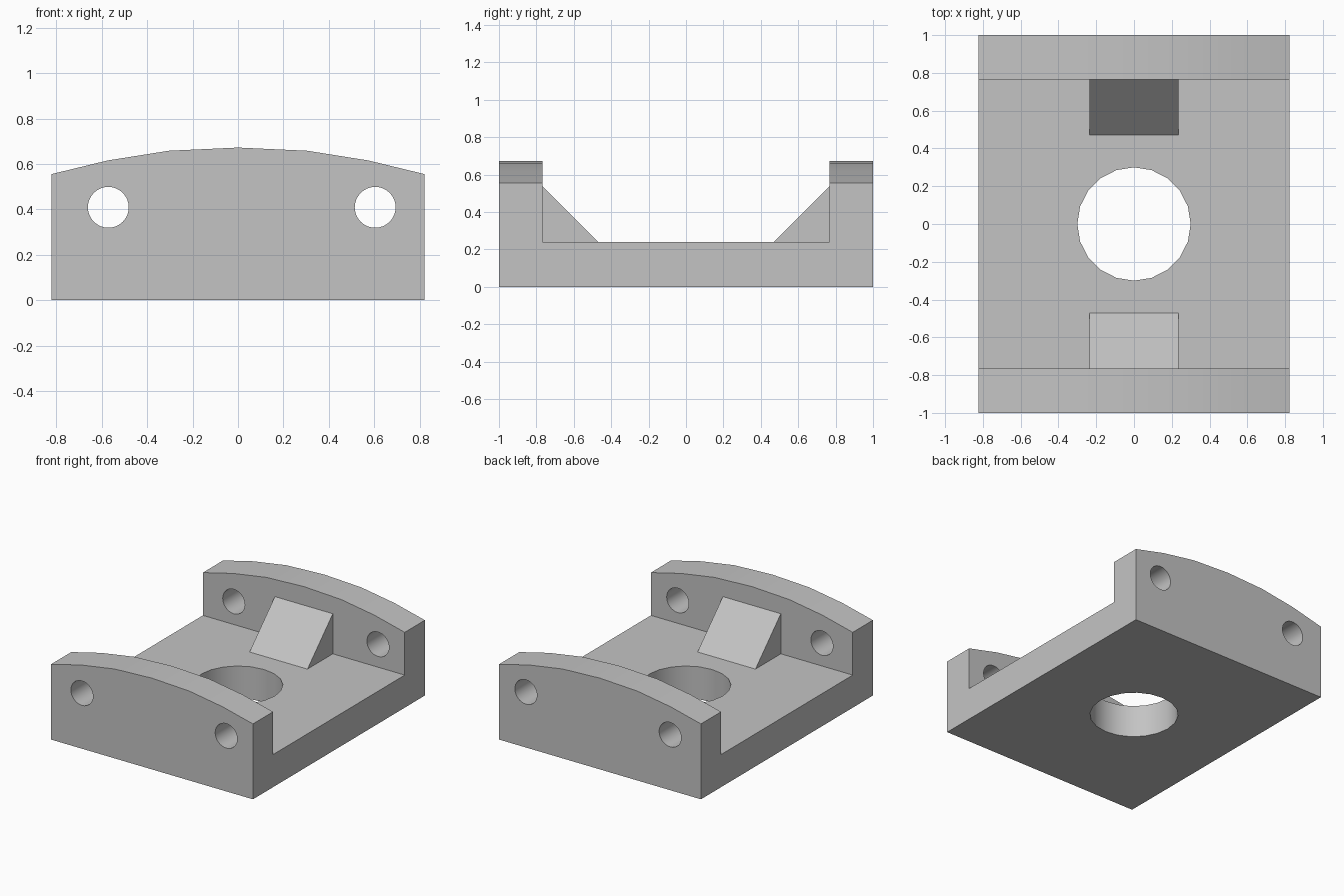
import bpy, bmesh, math
from mathutils import Matrix, Vector

cube = bpy.data.objects.get("Cube")
if cube:
    bpy.data.objects.remove(cube, do_unlink=True)

grey = bpy.data.materials.new("plain_grey")
grey.use_nodes = True
grey.diffuse_color = (0.55, 0.55, 0.55, 1)
grey.node_tree.nodes["Principled BSDF"].inputs["Base Color"].default_value = grey.diffuse_color


def prism(name, points, direction):
    """Extrude a closed outline along a direction."""
    bm = bmesh.new()
    face = bm.faces.new([bm.verts.new(p) for p in points])
    grown = bmesh.ops.extrude_face_region(bm, geom=[face], use_keep_orig=True)
    moved = [v for v in grown["geom"] if isinstance(v, bmesh.types.BMVert)]
    bmesh.ops.translate(bm, verts=moved, vec=Vector(direction))
    bmesh.ops.recalc_face_normals(bm, faces=bm.faces)
    mesh = bpy.data.meshes.new(name)
    bm.to_mesh(mesh)
    bm.free()
    obj = bpy.data.objects.new(name, mesh)
    mesh.materials.append(grey)
    bpy.context.collection.objects.link(obj)
    return obj


def combine(target, tool, operation):
    """Apply a boolean and discard the helper."""
    tool.hide_render = True
    mod = target.modifiers.new(operation.lower(), "BOOLEAN")
    mod.operation, mod.solver, mod.object = operation, "EXACT", tool
    bpy.context.view_layer.objects.active = target
    bpy.ops.object.modifier_apply(modifier=mod.name)
    bpy.data.objects.remove(tool, do_unlink=True)


def ring(radius, count):
    steps = [2 * math.pi * i / count for i in range(count)]
    return [(radius * math.cos(a), radius * math.sin(a)) for a in steps]


half_width, floor, wall_inner = 0.822, 0.24, 0.766

# Block with an arched top, running the full depth
arch = [(half_width, 0.555), (0.575, 0.615), (0.305, 0.658), (0, 0.672)]
arch += [(-x, z) for x, z in reversed(arch[:-1])]
outline = [(-half_width, 0), (half_width, 0)] + arch
bracket = prism("bracket", [(x, -1, z) for x, z in outline], (0, 2, 0))

# Channel between the two end walls
channel = [(-1, -wall_inner, floor), (-1, wall_inner, floor),
           (-1, wall_inner, 1), (-1, -wall_inner, 1)]
combine(bracket, prism("channel_cutter", channel, (2, 0, 0)), "DIFFERENCE")

# Sloped gussets against the walls, sunk slightly for a clean join
for side in (-1, 1):
    wedge = [(0.471, floor), (wall_inner, 0.535), (0.8, 0.535), (0.8, 0.2), (0.471, 0.2)]
    points = [(-0.236, side * y, z) for y, z in wedge]
    combine(bracket, prism("gusset", points, (0.472, 0, 0)), "UNION")

# Central hole and the bolt holes through both walls
hole = [(x, y, -0.1) for x, y in ring(0.3, 20)]
combine(bracket, prism("centre_cutter", hole, (0, 0, 0.5)), "DIFFERENCE")
for centre in (-0.571, 0.604):
    bolt = [(centre + x, -1.1, 0.409 + z) for x, z in ring(0.09, 32)]
    combine(bracket, prism("bolt_cutter", bolt, (0, 2.2, 0)), "DIFFERENCE")

bpy.ops.object.select_all(action="DESELECT")
bracket.select_set(True)
bpy.context.view_layer.objects.active = bracket
bpy.ops.object.shade_smooth_by_angle(angle=math.radians(30))
